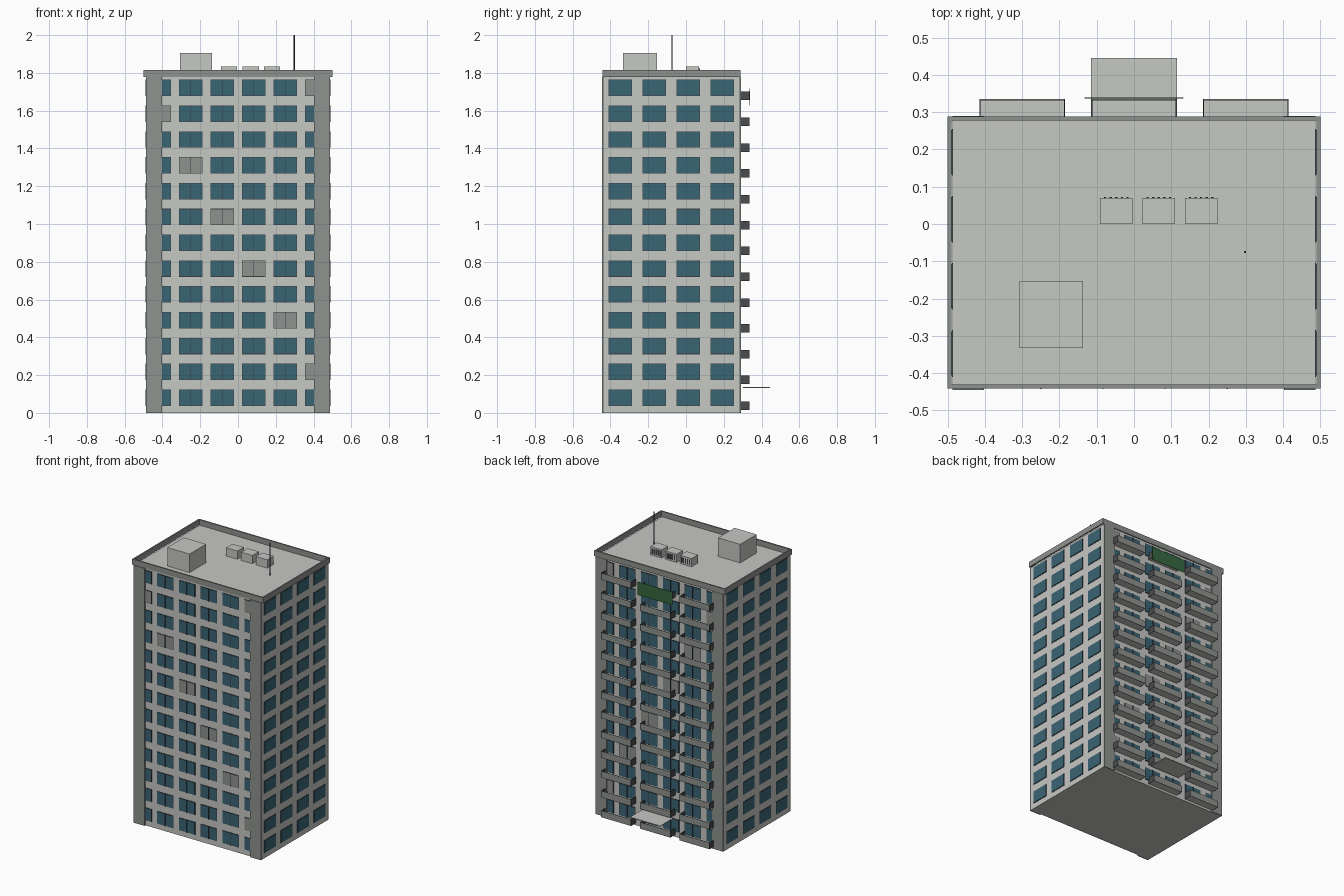
import bpy
import bmesh
from mathutils import Matrix

if "Cube" in bpy.data.objects:
    bpy.data.objects.remove(bpy.data.objects["Cube"], do_unlink=True)


def material(name, hex_code):
    # sRGB hex to a linear flat colour
    srgb = [int(hex_code[i:i + 2], 16) / 255 for i in (0, 2, 4)]
    colour = [c / 12.92 if c <= 0.04045 else ((c + 0.055) / 1.055) ** 2.4 for c in srgb] + [1]
    mat = bpy.data.materials.new(name)
    mat.use_nodes = True
    mat.diffuse_color = colour
    bsdf = mat.node_tree.nodes["Principled BSDF"]
    bsdf.inputs["Base Color"].default_value = colour
    bsdf.inputs["Roughness"].default_value = 0.8
    return mat


CONCRETE = material("light concrete", "c6c8c4")
GREY = material("mid grey", "8f938f")
GLASS = material("blue glass", "3a6575")
DARK = material("dark frame", "3a3d40")
RAIL = material("dark rail", "4a4c4e")
GREEN = material("sign green", "36683f")


def boxes(name, mat, spans):
    """One object made of boxes, each (x0, x1, y0, y1, z0, z1)."""
    bm = bmesh.new()
    for x0, x1, y0, y1, z0, z1 in spans:
        place = Matrix.Translation(((x0 + x1) / 2, (y0 + y1) / 2, (z0 + z1) / 2))
        size = Matrix.Diagonal((x1 - x0, y1 - y0, z1 - z0, 1))
        bmesh.ops.create_cube(bm, size=1, matrix=place @ size)
    mesh = bpy.data.meshes.new(name)
    bm.to_mesh(mesh)
    bm.free()
    mesh.materials.append(mat)
    obj = bpy.data.objects.new(name, mesh)
    bpy.context.collection.objects.link(obj)
    return obj


# Main dimensions
HALF_X, FRONT, BACK, ROOF = 0.487, -0.435, 0.281, 1.777
FLOORS, STOREY = 13, 0.1367
WIN_W, WIN_Z, WIN_H = 0.125, 0.037, 0.087
COLUMNS = [(c - 2.5) / 6 for c in range(6)]
SIDE_COLUMNS = [-0.0775 + (c - 1.5) * 0.18 for c in range(4)]

# Tower body
boxes("tower_body", CONCRETE, [(-HALF_X, HALF_X, FRONT, BACK, 0, ROOF)])

# Corner piers on the front and back
boxes("corner_piers", GREY, [
    (min(s * 0.403, s * HALF_X), max(s * 0.403, s * HALF_X), y0, y1, 0, ROOF)
    for s in (-1, 1) for y0, y1 in ((-0.445, FRONT), (BACK, 0.29))])

# Parapet around the roof
P0, P1, PT = -0.441, 0.288, 0.01
boxes("roof_parapet", GREY, [
    (-0.5, 0.5, P0, P0 + PT, ROOF, 1.815),
    (-0.5, 0.5, P1 - PT, P1, ROOF, 1.815),
    (-0.5, -0.5 + PT, P0 + PT, P1 - PT, ROOF, 1.815),
    (0.5 - PT, 0.5, P0 + PT, P1 - PT, ROOF, 1.815)])


# Windows: frame plate, pane plate and central mullion on each wall
def wall_plate(wall, u, half, z0, z1, depth):
    if wall == "front":
        return (u - half, u + half, FRONT - depth, FRONT, z0, z1)
    if wall == "back":
        return (u - half, u + half, BACK, BACK + depth, z0, z1)
    if wall == "left":
        return (HALF_X, HALF_X + depth, u - half, u + half, z0, z1)
    return (-HALF_X - depth, -HALF_X, u - half, u + half, z0, z1)


frames, panes, shutters, mullions = [], [], [], []
for wall in ("front", "back", "left", "right"):
    wide = wall in ("front", "back")
    for col, u in enumerate(COLUMNS if wide else SIDE_COLUMNS):
        for row in range(FLOORS):
            z0 = WIN_Z + row * STOREY
            z1 = z0 + WIN_H
            frames.append(wall_plate(wall, u, WIN_W / 2, z0, z1, 0.002))
            closed = wide and row > 0 and (row + 2 * col) % 11 == 0
            pane = wall_plate(wall, u, WIN_W / 2 - 0.003, z0 + 0.003, z1 - 0.003, 0.004)
            (shutters if closed else panes).append(pane)
            if wide:
                mullions.append(wall_plate(wall, u, 0.0018, z0, z1, 0.008))
boxes("window_frames", DARK, frames)
boxes("window_panes", GLASS, panes)
boxes("window_shutters", GREY, shutters)
boxes("window_mullions", DARK, mullions)

# Balconies: slab, front panel and two end panels
slabs, fronts, ends = [], [], []
for x in (-0.3, 0, 0.3):
    x0, x1 = x - 0.115, x + 0.115
    for row in range(FLOORS):
        z0 = 0.015 + row * STOREY
        z1 = z0 + 0.045
        slabs.append((x0 + 0.003, x1 - 0.003, BACK, 0.332, z0, z0 + 0.006))
        fronts.append((x0 + 0.003, x1 - 0.003, 0.332, 0.335, z0, z1))
        ends.append((x0, x0 + 0.003, BACK, 0.335, z0, z1))
        ends.append((x1 - 0.003, x1, BACK, 0.335, z0, z1))
boxes("balcony_slabs", CONCRETE, slabs)
boxes("balcony_fronts", GREY, fronts)
boxes("balcony_ends", RAIL, ends)

# Entrance canopy and blank sign board
boxes("entrance_canopy", CONCRETE, [(-0.115, 0.115, 0.303, 0.445, 0.133, 0.138)])
boxes("sign_board", GREEN, [(-0.133, 0.133, 0.337, 0.339, 1.627, 1.718)])

# Roof equipment
boxes("roof_hut", CONCRETE, [(-0.307, -0.137, -0.333, -0.153, ROOF, 1.905)])
UNITS = (-0.0475, 0.0665, 0.18)
boxes("cooling_units", CONCRETE, [
    (x - 0.0435, x + 0.0435, 0, 0.07, ROOF, 1.834) for x in UNITS])
boxes("cooling_grilles", DARK, [
    (x + k * 0.015 - 0.003, x + k * 0.015 + 0.003, 0.07, 0.073, ROOF + 0.01, 1.824)
    for x in UNITS for k in range(-2, 3)])

# Antenna mast
bpy.ops.mesh.primitive_cylinder_add(vertices=8, radius=0.003, depth=2 - ROOF,
                                    location=(0.298, -0.075, (2 + ROOF) / 2))
mast = bpy.context.object
mast.name = "antenna_mast"
mast.data.materials.append(DARK)
